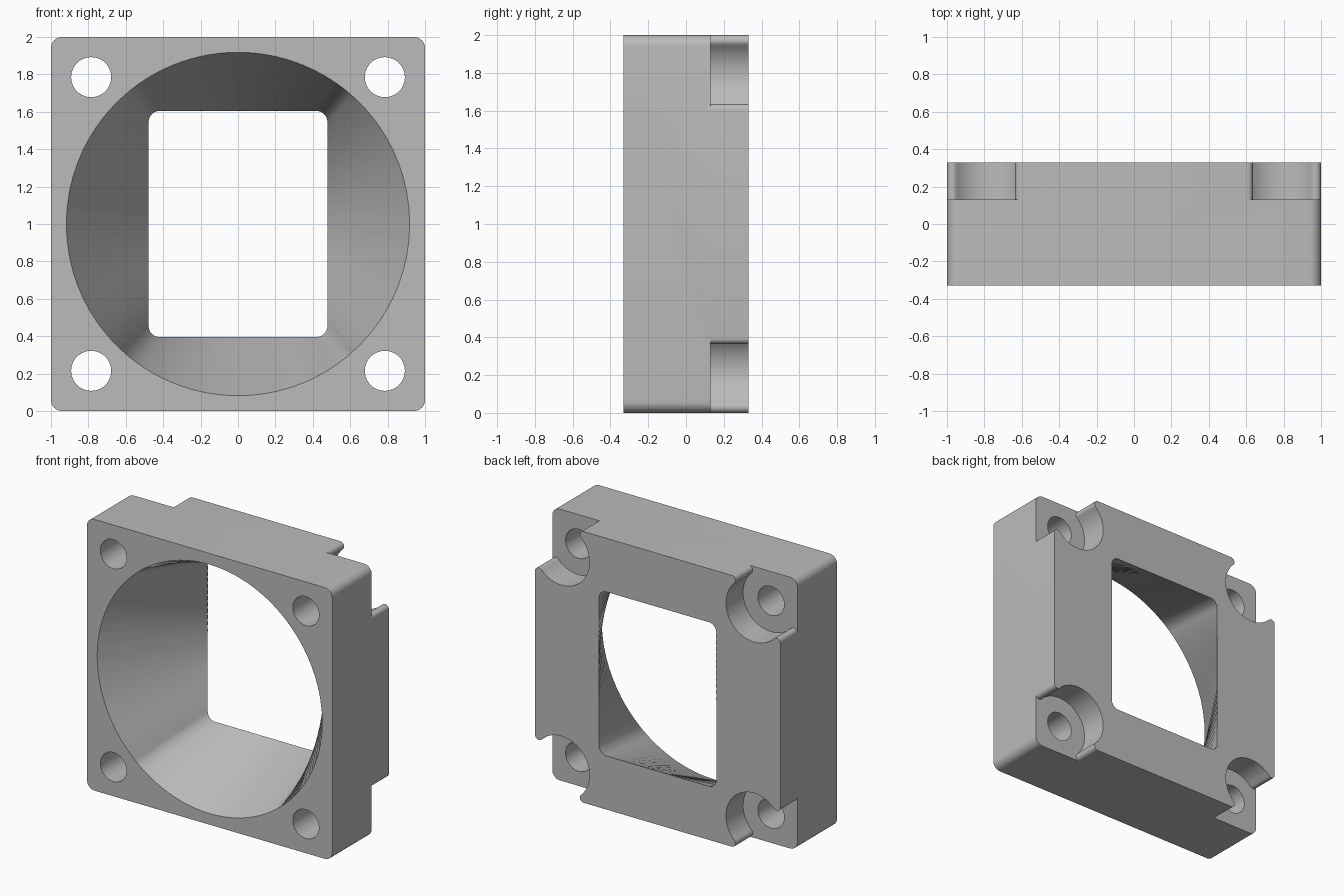
import bpy, bmesh
from math import sin, cos, pi, atan2, hypot, sqrt

cube = bpy.data.objects.get("Cube")
if cube:
    bpy.data.objects.remove(cube, do_unlink=True)

DEPTH = 0.33          # half thickness
HOLE = 0.785          # screw hole offset from the centre
CENTRE = 1.0          # height of the centre

grey = bpy.data.materials.new("plain_grey")
grey.use_nodes = True
colour = (0.5, 0.5, 0.5, 1)
grey.diffuse_color = colour
grey.node_tree.nodes["Principled BSDF"].inputs["Base Color"].default_value = colour


def arc(cx, cz, r, a0, a1, n):
    return [(cx + r * cos(a0 + (a1 - a0) * i / n), cz + r * sin(a0 + (a1 - a0) * i / n))
            for i in range(n + 1)]


def rounded_rect(hx, hz, r, n, side=1):
    """Counter-clockwise outline; each straight side is split into `side` pieces."""
    pts = []
    for k, (sx, sz) in enumerate([(1, 1), (-1, 1), (-1, -1), (1, -1)]):
        pts += arc(sx * (hx - r), sz * (hz - r), r, k * pi / 2, (k + 1) * pi / 2, n)
    out = []
    for i, (a, b) in enumerate(zip(pts, pts[1:] + pts[:1])):
        steps = side if i % (n + 1) == n else 1
        out += [(a[0] + (b[0] - a[0]) * j / steps, a[1] + (b[1] - a[1]) * j / steps)
                for j in range(steps)]
    return out


def loft(name, front, back, y0, y1):
    """Solid between two outlines with matching points."""
    bm = bmesh.new()
    a = [bm.verts.new((x, y0, z + CENTRE)) for x, z in front]
    b = [bm.verts.new((x, y1, z + CENTRE)) for x, z in back]
    n = len(a)
    bm.faces.new(a)
    bm.faces.new(b[::-1])
    for i in range(n):
        j = (i + 1) % n
        bm.faces.new((a[i], b[i], b[j], a[j]))
    bmesh.ops.recalc_face_normals(bm, faces=bm.faces)
    mesh = bpy.data.meshes.new(name)
    bm.to_mesh(mesh)
    bm.free()
    mesh.materials.append(grey)
    ob = bpy.data.objects.new(name, mesh)
    bpy.context.collection.objects.link(ob)
    return ob


def prism(name, outline, y0, y1):
    return loft(name, outline, outline, y0, y1)


def notch_outline():
    """Counterbore circle that opens through the corner with rounded lips."""
    r, bore = 0.03, 0.228
    edge = 1 - HOLE
    fz = edge - r
    fx = -sqrt((bore + r) ** 2 - fz ** 2)
    a = atan2(fz, fx)
    lip = arc(fx, fz, r, a - pi, pi / 2, 8)
    wall = arc(0, 0, bore, a, 2 * pi + pi / 2 - a, 40)
    far = edge + 0.1
    pts = [(z, x) for x, z in lip[::-1]]
    pts = wall + pts[::-1] + [(far, pts[0][1]), (far, far), (lip[-1][0], far)] + lip[::-1]
    clean = [p for i, p in enumerate(pts) if hypot(p[0] - pts[i - 1][0], p[1] - pts[i - 1][1]) > 1e-5]
    return [(x + HOLE, z + HOLE) for x, z in clean]


# Square frame with rounded edges
frame = prism("adapter_frame", rounded_rect(1, 1, 0.06, 8), -DEPTH, DEPTH)

# Funnel from the round front opening to the rectangular back opening
rect = rounded_rect(0.478, 0.605, 0.06, 8, 24)
ring = [(0.918 * x / hypot(x, z), 0.918 * z / hypot(x, z)) for x, z in rect]
over = 0.02


def between(t):
    return [(p[0] + (q[0] - p[0]) * t, p[1] + (q[1] - p[1]) * t) for p, q in zip(ring, rect)]


cutters = [loft("funnel_cutter", between(-over), between(1 + over),
                -DEPTH - 2 * DEPTH * over, DEPTH + 2 * DEPTH * over)]

# Screw holes and corner notches
notch = notch_outline()
for sx in (1, -1):
    for sz in (1, -1):
        cutters.append(prism("hole_cutter", arc(sx * HOLE, sz * HOLE, 0.107, 0, 2 * pi * 47 / 48, 47),
                             -0.5, 0.5))
        cutters.append(prism("notch_cutter", [(sx * x, sz * z) for x, z in notch], 0.13, 0.5))

bpy.context.view_layer.objects.active = frame
frame.select_set(True)
for c in cutters:
    mod = frame.modifiers.new(c.name, 'BOOLEAN')
    mod.operation = 'DIFFERENCE'
    mod.solver = 'EXACT'
    mod.object = c
    bpy.ops.object.modifier_apply(modifier=mod.name)
for c in cutters:
    bpy.data.objects.remove(c, do_unlink=True)

bpy.ops.object.shade_smooth_by_angle(angle=pi / 6)
